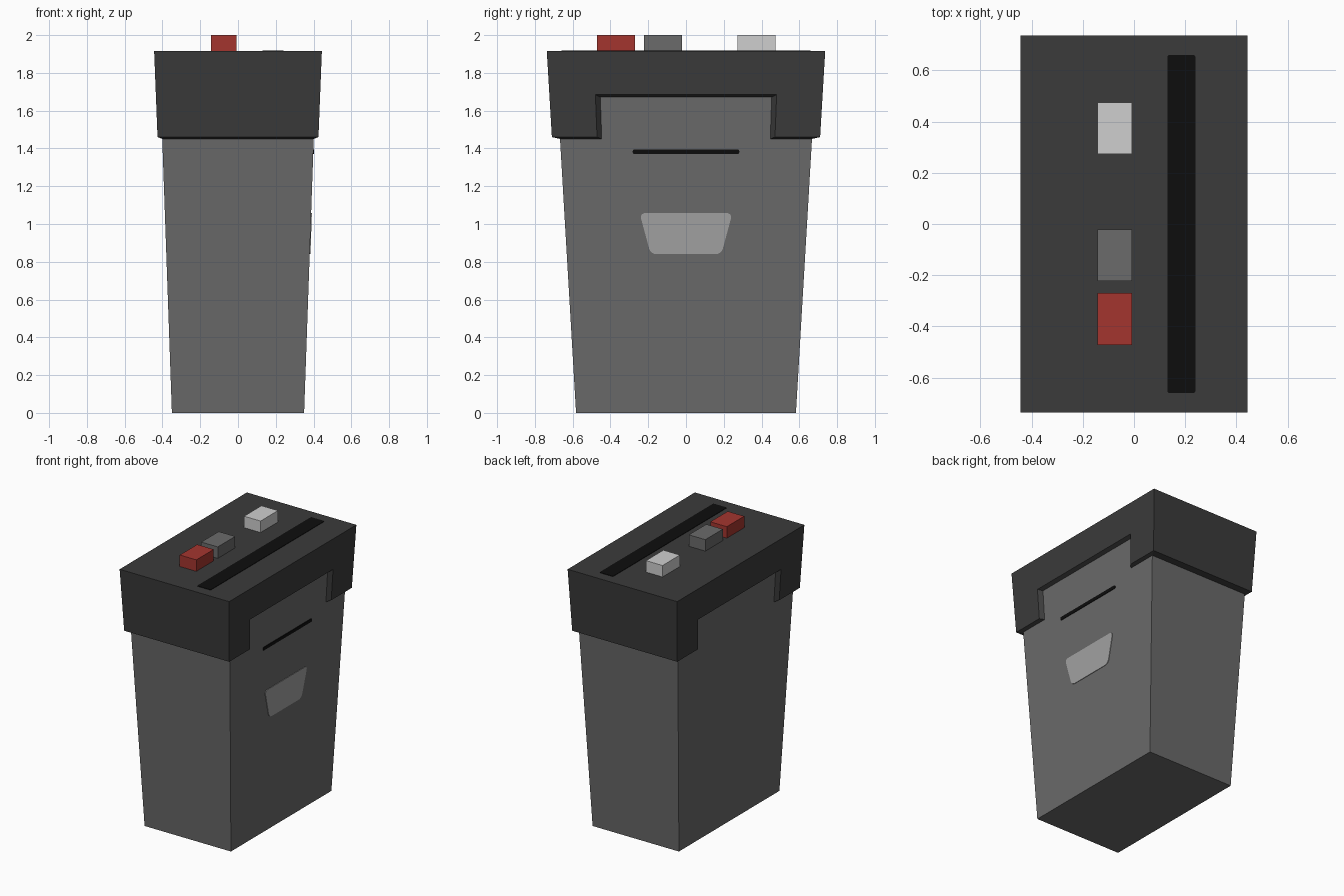
import bpy, bmesh

if "Cube" in bpy.data.objects:
    bpy.data.objects.remove(bpy.data.objects["Cube"])


def material(name, rgb):
    m = bpy.data.materials.new(name)
    m.diffuse_color = (*rgb, 1)
    m.use_nodes = True
    m.node_tree.nodes["Principled BSDF"].inputs["Base Color"].default_value = m.diffuse_color
    return m


BODY = material("mid grey", (0.145, 0.145, 0.145))
LID = material("charcoal", (0.043, 0.043, 0.043))
BLACK = material("black", (0.004, 0.004, 0.004))
LABEL = material("light grey", (0.36, 0.36, 0.36))
RED = material("red", (0.37, 0.036, 0.028))
WHITE = material("off white", (0.62, 0.62, 0.62))


def finish(bm, name, mat):
    bmesh.ops.recalc_face_normals(bm, faces=bm.faces)
    me = bpy.data.meshes.new(name)
    bm.to_mesh(me)
    bm.free()
    me.materials.append(mat)
    ob = bpy.data.objects.new(name, me)
    bpy.context.collection.objects.link(ob)
    return ob


def loft(name, rings, mat):
    """Skin a list of equal-length point rings and cap both ends."""
    bm = bmesh.new()
    vs = [[bm.verts.new(p) for p in ring] for ring in rings]
    n = len(vs[0])
    for a, b in zip(vs, vs[1:]):
        for i in range(n):
            bm.faces.new((a[i], a[(i + 1) % n], b[(i + 1) % n], b[i]))
    bm.faces.new(vs[0])
    bm.faces.new(vs[-1])
    return finish(bm, name, mat)


def rect(x, y, z):
    return [(-x, -y, z), (x, -y, z), (x, y, z), (-x, y, z)]


def plate(name, points, radius, push, mat):
    """Thin plate with rounded corners, thickened along push."""
    bm = bmesh.new()
    bm.faces.new([bm.verts.new(p) for p in points])
    bmesh.ops.bevel(bm, geom=bm.verts[:], offset=radius, segments=4,
                    profile=0.5, affect='VERTICES')
    out = bmesh.ops.extrude_face_region(bm, geom=bm.faces[:])
    moved = [g for g in out["geom"] if isinstance(g, bmesh.types.BMVert)]
    bmesh.ops.translate(bm, verts=moved, vec=push)
    return finish(bm, name, mat)


# Tapered bin, running up inside the lid
loft("bin_body", [rect(0.35, 0.582, 0), rect(0.401, 0.667, 1.45),
                  rect(0.41, 0.683, 1.71)], BODY)

# Overhanging lid with a sloped lower lip
TOP = 1.916
lid = loft("lid", [rect(0.399, 0.664, 1.45), rect(0.426, 0.71, 1.46),
                   rect(0.444, 0.737, TOP)], LID)

# Flared notches in both long sides of the lid
for side, s in (("right", 1), ("left", -1)):
    rings = [[(s * x, -y, 1.4), (s * x, y, 1.4), (s * x, y, z), (s * x, -y, z)]
             for x, y, z in ((0.39, 0.435, 1.6625), (0.465, 0.51, 1.70))]
    cutter = loft(side + "_notch_cutter", rings, LID)
    cutter.hide_render = True
    cutter.display_type = 'WIRE'
    mod = lid.modifiers.new(side + "_notch", 'BOOLEAN')
    mod.operation = 'DIFFERENCE'
    mod.solver = 'EXACT'
    mod.object = cutter

# Paper slot on top
plate("paper_slot", [(x, y, TOP - 0.002) for x, y in
      ((0.13, -0.66), (0.24, -0.66), (0.24, 0.66), (0.13, 0.66))],
      0.008, (0, 0, 0.005), BLACK)


# Details lying on the sloped right face of the bin
def on_side(y, z):
    return (0.35 + 0.051 * z / 1.45 - 0.001, y, z)


plate("side_slit", [on_side(*p) for p in
      ((-0.282, 1.37), (0.282, 1.37), (0.282, 1.394), (-0.282, 1.394))],
      0.008, (0.005, 0, 0), BLACK)
plate("window_panel", [on_side(*p) for p in
      ((-0.187, 0.84), (0.187, 0.84), (0.246, 1.058), (-0.246, 1.058))],
      0.03, (0.005, 0, 0), LABEL)

# Row of buttons
for name, y, mat in (("red_button", -0.371, RED), ("grey_button", -0.122, BODY),
                     ("white_button", 0.374, WHITE)):
    loft(name, [[(px - 0.075, py + y, pz) for px, py, pz in rect(0.067, 0.101, z)]
                for z in (TOP - 0.01, 2.0)], mat)
